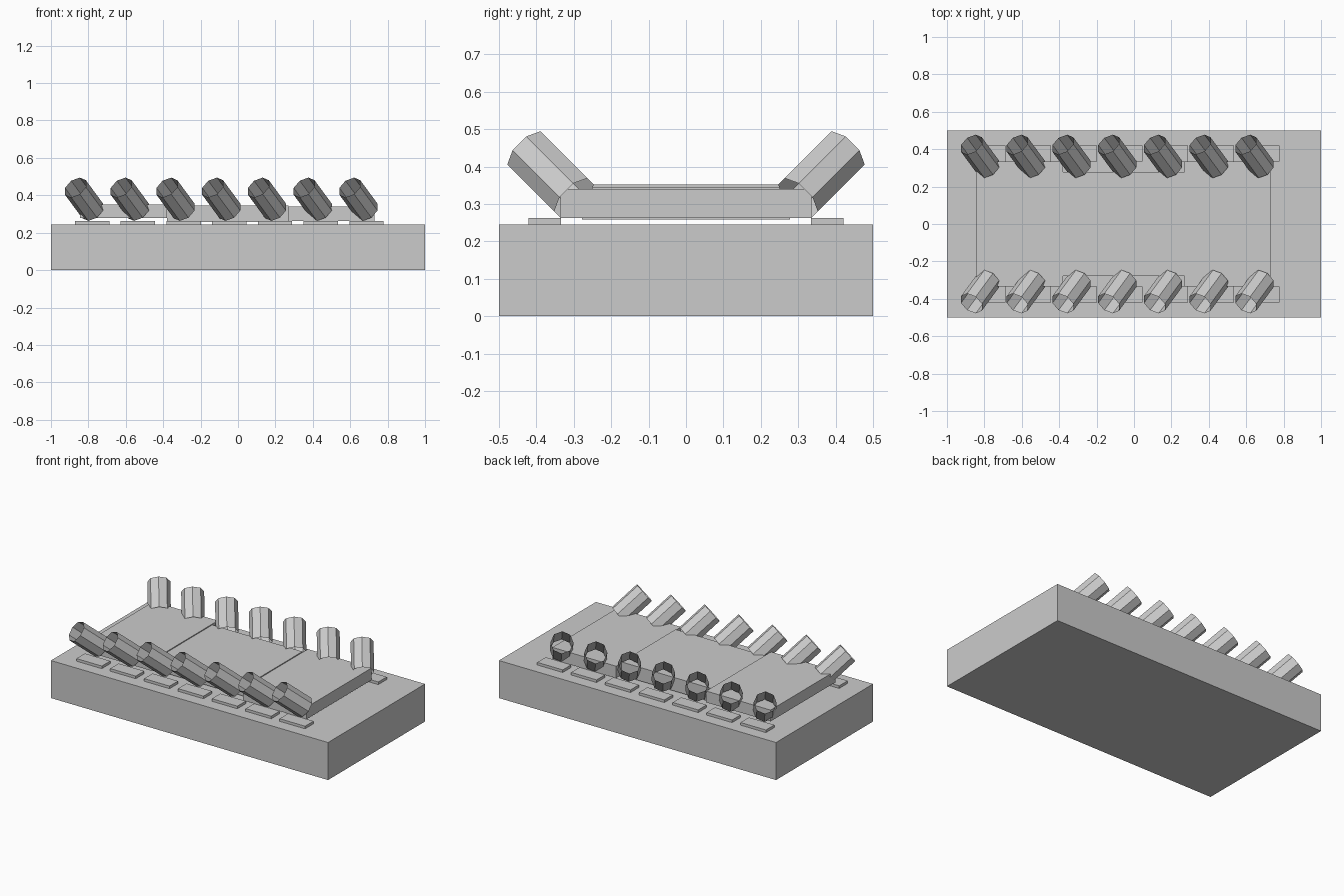
import bpy
import bmesh
import math
from mathutils import Matrix, Vector

cube = bpy.data.objects.get("Cube")
if cube:
    bpy.data.objects.remove(cube, do_unlink=True)

grey = bpy.data.materials.new("plain grey")
grey.use_nodes = True
grey.diffuse_color = (0.6, 0.6, 0.6, 1)
grey.node_tree.nodes["Principled BSDF"].inputs["Base Color"].default_value = (0.6, 0.6, 0.6, 1)


def add_object(name, bm):
    mesh = bpy.data.meshes.new(name)
    bm.to_mesh(mesh)
    bm.free()
    mesh.materials.append(grey)
    obj = bpy.data.objects.new(name, mesh)
    bpy.context.collection.objects.link(obj)
    return obj


def box(name, x, y, z):
    """Box given by its (min, max) range on each axis."""
    bm = bmesh.new()
    size = [hi - lo for lo, hi in (x, y, z)]
    mid = [(hi + lo) / 2 for lo, hi in (x, y, z)]
    bmesh.ops.create_cube(bm, size=1, matrix=Matrix.Translation(mid) @ Matrix.Diagonal((*size, 1)))
    return add_object(name, bm)


def open_tube(name, centre, side, radius=0.068, length=0.2):
    """Uncapped eight-sided tube leaning outward and toward -x."""
    bm = bmesh.new()
    tilt = Matrix.Rotation(-side * math.radians(45), 4, "X") @ Matrix.Rotation(math.radians(-27.5), 4, "Y")
    twist = Matrix.Rotation(math.radians(22.5), 4, "Z")
    bmesh.ops.create_cone(bm, cap_ends=False, segments=8, radius1=radius, radius2=radius,
                          depth=length, matrix=Matrix.Translation(Vector(centre)) @ tilt @ twist)
    return add_object(name, bm)


# Base slab
box("base", (-1, 1), (-0.5, 0.5), (0, 0.245))

# Raised deck in three sections, the middle one narrower
box("deck_right", (-0.845, -0.38), (-0.335, 0.335), (0.278, 0.352))
box("deck_middle", (-0.38, 0.27), (-0.278, 0.278), (0.258, 0.346))
box("deck_left", (0.27, 0.73), (-0.335, 0.335), (0.262, 0.34))

# Rows of tubes and the flat pads beneath them
for side, label in ((-1, "front"), (1, "back")):
    for i in range(7):
        x = -0.78 + 0.2445 * i
        y = sorted((side * 0.334, side * 0.421))
        box(f"{label}_pad_{i + 1}", (x - 0.092, x + 0.092), y, (0.245, 0.262))
        open_tube(f"{label}_tube_{i + 1}", (x - 0.043, side * 0.362, 0.379), side)
